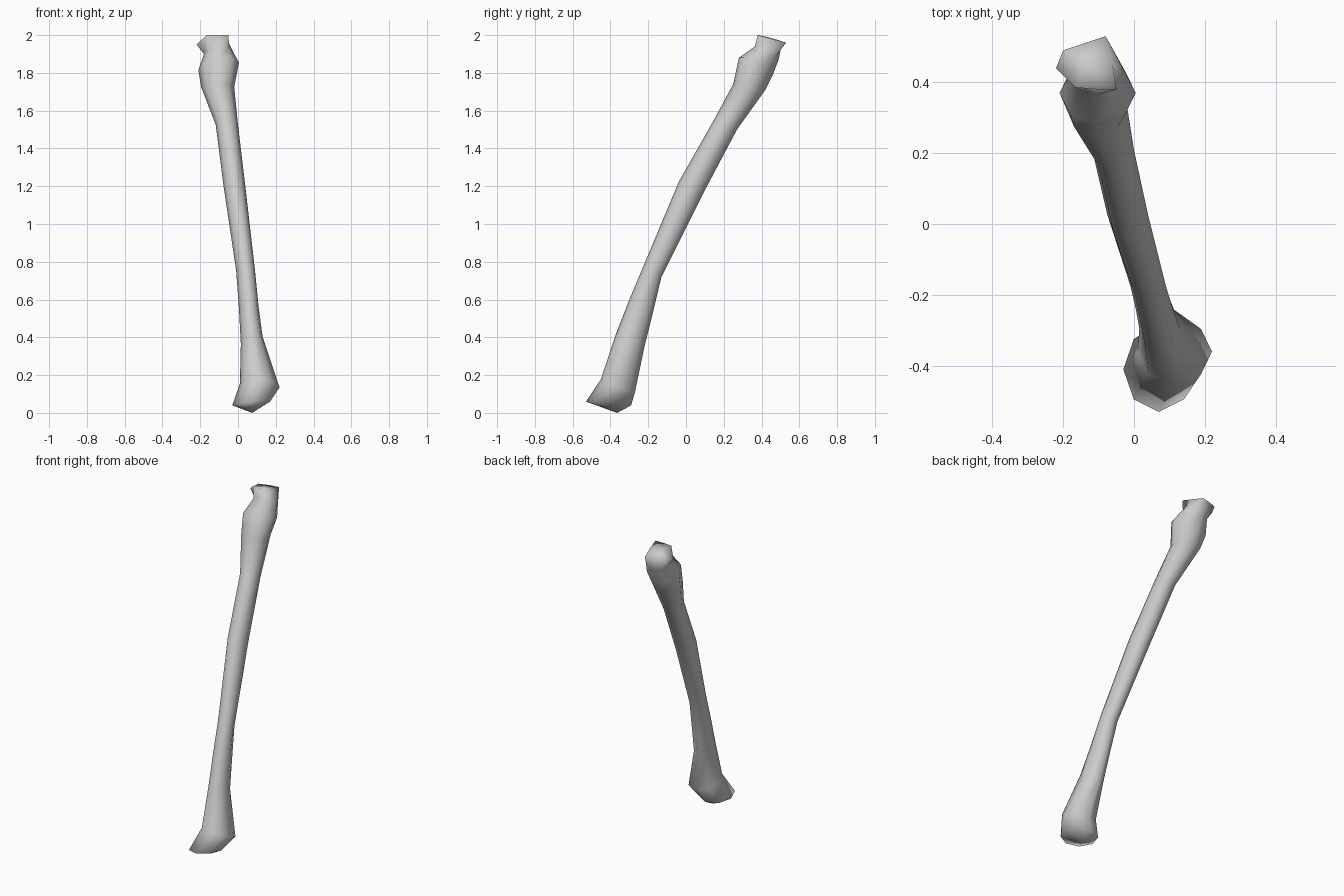
import bpy, bmesh, math
from mathutils import Vector

if "Cube" in bpy.data.objects:
    bpy.data.objects.remove(bpy.data.objects["Cube"])

bone_grey = bpy.data.materials.new("bone_grey")
bone_grey.use_nodes = True
colour = (0.6, 0.6, 0.6, 1)
bone_grey.diffuse_color = colour
bone_grey.node_tree.nodes["Principled BSDF"].inputs["Base Color"].default_value = colour

SIDES = 8

# Cross-sections: front (y, z), back (y, z), x range, rise from -x to +x side
SECTIONS = [
    ((-.53, .06), (-.29, .04), (-.03, .17), .02),    # lower joint rim
    ((-.45, .18), (-.27, .11), (.01, .22), -.02),    # lower joint bulge
    ((-.37, .42), (-.22, .35), (.015, .13), .04),
    ((-.30, .60), (-.18, .51), (.005, .11), 0),
    ((-.22, .79), (-.13, .72), (-.01, .09), 0),      # slim shaft
    ((-.04, 1.22), (.09, 1.16), (-.075, .04), 0),
    ((.147, 1.55), (.27, 1.50), (-.118, 0), 0),
    ((.25, 1.74), (.42, 1.71), (-.195, -.02), 0),    # upper flare
    ((.28, 1.88), (.46, 1.79), (-.21, .005), .04),   # shelf
    ((.365, 1.94), (.49, 1.87), (-.18, -.025), .01), # neck
]
# Angular rim of the top end, starting at the +x side going round the back
TOP_RIM = [(-.06, .45, 1.98), (-.08, .53, 1.96), (-.14, .51, 1.965),
           (-.20, .49, 1.965), (-.22, .44, 1.95), (-.165, .385, 2),
           (-.105, .38, 2), (-.05, .38, 2)]


def section(front, back, span, rise):
    """Tilted eight-sided ring through the given extents."""
    x0, x1 = span
    f = Vector((0, *front))
    b = Vector((0, *back))
    centre = (f + b) / 2 + Vector(((x0 + x1) / 2, 0, 0))
    across = Vector(((x1 - x0) / 2, 0, rise / 2))
    depth = (b - f) / 2
    ring = []
    for i in range(SIDES):
        a = math.tau * i / SIDES
        ring.append(centre + across * math.cos(a) + depth * math.sin(a))
    return ring


def cap(bm, ring, tip, flip):
    """Close a ring with a fan to a tip point."""
    t = bm.verts.new(tip)
    for i in range(SIDES):
        a, b = ring[i], ring[(i + 1) % SIDES]
        bm.faces.new((b, a, t) if flip else (a, b, t))


bm = bmesh.new()
loops = [section(*s) for s in SECTIONS] + [TOP_RIM]
rings = [[bm.verts.new(p) for p in loop] for loop in loops]

# Shaft skin
for low, high in zip(rings, rings[1:]):
    for i in range(SIDES):
        j = (i + 1) % SIDES
        bm.faces.new((low[i], low[j], high[j], high[i]))

# Rounded lower end and shallow upper end
cap(bm, rings[0], (.075, -.365, 0), True)
cap(bm, rings[-1], (-.13, .45, 1.985), False)
bmesh.ops.recalc_face_normals(bm, faces=bm.faces)

mesh = bpy.data.meshes.new("long_bone")
bm.to_mesh(mesh)
bm.free()
mesh.materials.append(bone_grey)
bone = bpy.data.objects.new("long_bone", mesh)
bpy.context.collection.objects.link(bone)
for poly in mesh.polygons:
    poly.use_smooth = True
